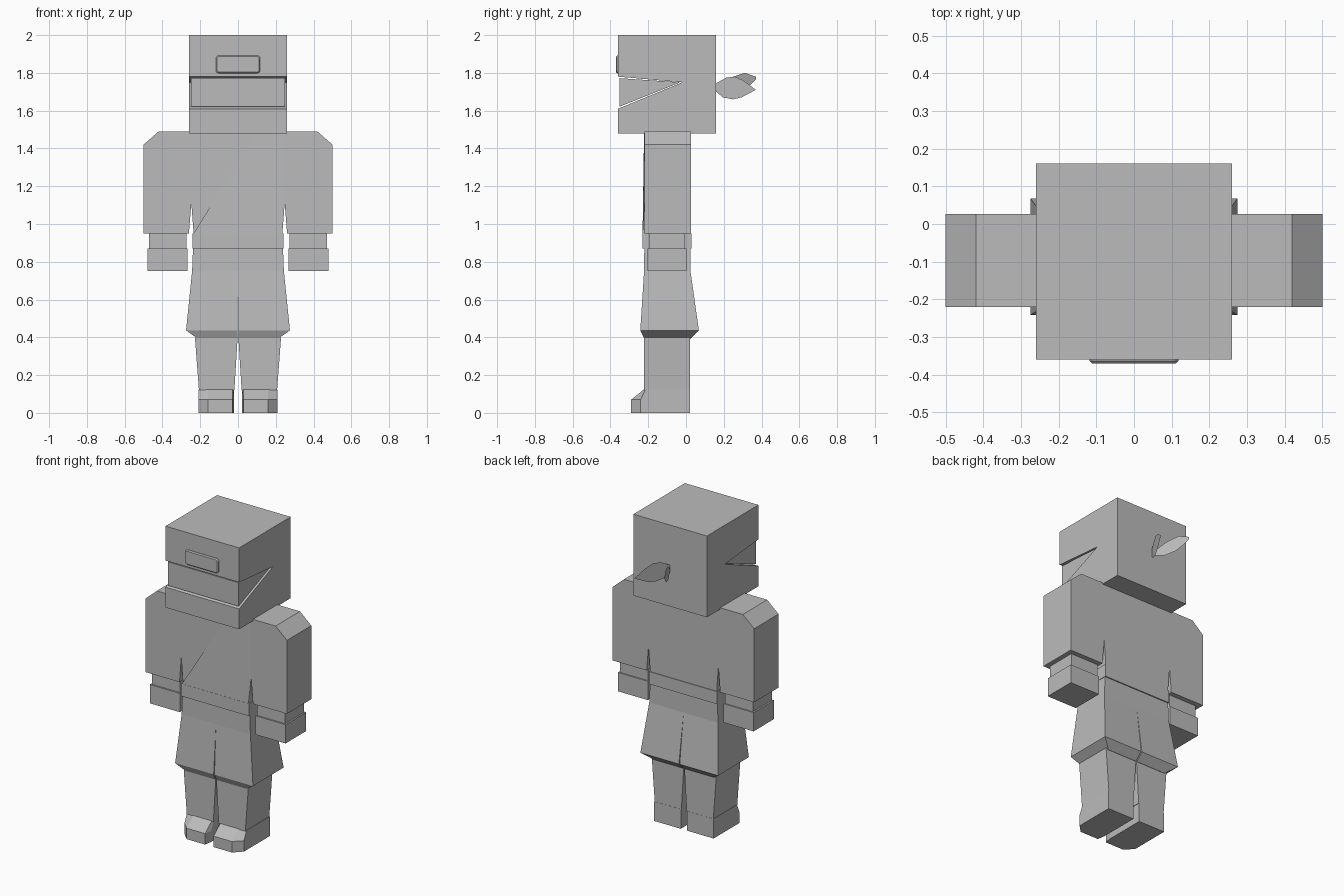
import bpy
import bmesh
from math import radians
from mathutils import Matrix, Vector

cube = bpy.data.objects.get("Cube")
if cube:
    bpy.data.objects.remove(cube, do_unlink=True)

GREY = (0.5, 0.5, 0.5, 1)
grey = bpy.data.materials.new("plain grey")
grey.use_nodes = True
grey.diffuse_color = GREY
grey.node_tree.nodes["Principled BSDF"].inputs["Base Color"].default_value = GREY

SIDES = (("left", 1), ("right", -1))


def finish(name, bm, side=1, solid=True):
    """Mirror to the wanted side and turn the mesh into an object."""
    bmesh.ops.scale(bm, vec=(side, 1, 1), verts=bm.verts)
    if solid:
        bmesh.ops.recalc_face_normals(bm, faces=bm.faces)
    mesh = bpy.data.meshes.new(name)
    bm.to_mesh(mesh)
    bm.free()
    mesh.materials.append(grey)
    obj = bpy.data.objects.new(name, mesh)
    bpy.context.collection.objects.link(obj)
    return obj


def skin(name, rings, side=1):
    """Solid through a stack of rings with equal point counts."""
    bm = bmesh.new()
    loops = [[bm.verts.new(p) for p in ring] for ring in rings]
    n = len(loops[0])
    for a, b in zip(loops, loops[1:]):
        for i in range(n):
            j = (i + 1) % n
            bm.faces.new((a[i], a[j], b[j], b[i]))
    bm.faces.new(loops[0])
    bm.faces.new(loops[-1])
    return finish(name, bm, side)


def loft(name, sections, side=1):
    """Rectangular sections: x0, x1, y0, y1, z."""
    return skin(name, [[(a, c, z), (b, c, z), (b, d, z), (a, d, z)]
                       for a, b, c, d, z in sections], side)


def box(name, x0, x1, y0, y1, z0, z1, side=1):
    return loft(name, [(x0, x1, y0, y1, z0), (x0, x1, y0, y1, z1)], side)


def prism_x(name, outline, half):
    return skin(name, [[(x, y, z) for y, z in outline] for x in (-half, half)])


# Head with a wedge-shaped mouth opening and a slightly smaller filler
prism_x("head", [(-.36, 1.48), (.16, 1.48), (.16, 2), (-.36, 2),
                 (-.36, 1.78), (-.02, 1.75), (-.36, 1.61)], .26)
prism_x("mouth_wrap", [(-.352, 1.621), (-.03, 1.75), (-.352, 1.772)], .25)

# Badge on the forehead with rounded corners
bm = bmesh.new()
bmesh.ops.create_cube(bm, size=1, matrix=Matrix.Translation((0, -.362, 1.845))
                      @ Matrix.Diagonal((.235, .016, .094, 1)))
upright = [e for e in bm.edges
           if abs(e.verts[0].co.y - e.verts[1].co.y) > .01]
bmesh.ops.bevel(bm, geom=upright, offset=.016, segments=3, profile=.5,
                affect='EDGES')
rim = [e for e in bm.edges if all(v.co.y < -.369 for v in e.verts)]
bmesh.ops.bevel(bm, geom=rim, offset=.006, segments=1, affect='EDGES')
finish("forehead_badge", bm)

# Two flat ribbon ends behind the head: distance along, height
ribbons = {
    "left": [(0, 1.7), (.04, 1.67), (.1, 1.66), (.15, 1.67), (.235, 1.71),
             (.2, 1.735), (.15, 1.765), (.11, 1.78), (.06, 1.775), (0, 1.745)],
    "right": [(0, 1.71), (.08, 1.69), (.15, 1.705), (.2, 1.735), (.235, 1.765),
              (.235, 1.78), (.17, 1.8), (.1, 1.78), (.04, 1.75)],
}
for label, side in SIDES:
    bm = bmesh.new()
    run = Matrix.Rotation(radians(-27), 3, 'Z') @ Vector((0, 1, 0))
    bm.faces.new([bm.verts.new((run.x * d, .16 + run.y * d, z))
                  for d, z in ribbons[label]])
    finish(label + "_ribbon", bm, side, solid=False)

# Jacket with sleeves, shoulder chamfers and underarm slits
half = [(.42, 1.49), (.5, 1.42), (.5, .95), (.26, .95), (.247, 1.11), (.235, .95)]
outline = half + [(-x, z) for x, z in reversed(half)]
skin("jacket", [[(x, y, z) for x, z in outline] for y in (-.22, .026)])

# Overlapping front flap, thick at its diagonal edge
flap = [(.1, 1.49, .002), (-.235, .95, .01), (.235, .95, .01),
        (.247, 1.11, .001), (.247, 1.49, .001)]
skin("jacket_flap", [[(x, -.219, z) for x, z, t in flap],
                     [(x, -.22 - t, z) for x, z, t in flap]])

# Belt
box("belt", -.241, .241, -.231, .03, .87, .95)

for label, side in SIDES:
    # Split skirt of the jacket
    loft(label + "_skirt", [
        (.003, .212, -.22, .022, .392), (.003, .275, -.242, .068, .437),
        (0, .243, -.222, .024, .75), (0, .235, -.22, .022, .95)], side)

    # Wrist and hand
    box(label + "_wrist", .272, .47, -.195, -.005, .87, .96, side)
    box(label + "_hand", .268, .48, -.205, .003, .75, .87, side)

    # Trouser leg
    loft(label + "_leg", [
        (.019, .207, -.222, .02, .122), (.002, .228, -.222, .02, .4)], side)

    # Shoe with a bevelled toe
    skin(label + "_shoe", [
        [(.022, .021, z), (.21, .021, z), (.21, heel, z),
         (.16, toe, z), (.03, toe, z), (.022, heel, z)]
        for z, heel, toe in ((0, -.24, -.29), (.07, -.24, -.29),
                             (.125, -.215, -.222))], side)
